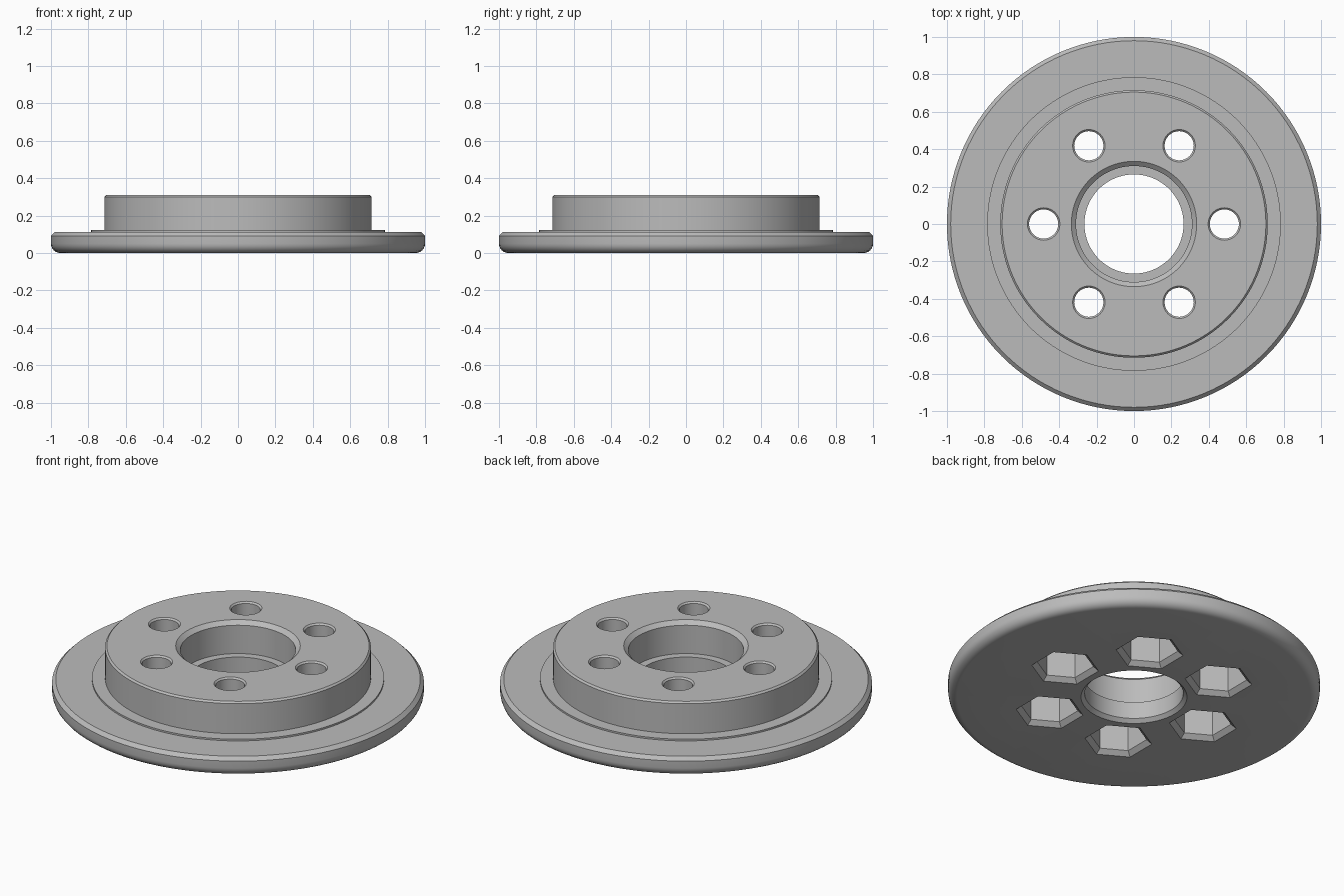
import bpy, bmesh
from math import sin, cos, pi

cube = bpy.data.objects.get("Cube")
if cube:
    bpy.data.objects.remove(cube)

steel = bpy.data.materials.new("grey steel")
steel.use_nodes = True
GREY = (0.5, 0.5, 0.5, 1)
steel.diffuse_color = GREY
steel.node_tree.nodes["Principled BSDF"].inputs["Base Color"].default_value = GREY


def lathe(name, profile, sides, turn=0.0, centre=(0, 0)):
    """Spin a closed (radius, height) profile around a vertical axis."""
    bm = bmesh.new()
    rings = []
    for i in range(sides):
        a = turn + 2 * pi * i / sides
        rings.append([bm.verts.new((centre[0] + r * cos(a), centre[1] + r * sin(a), z))
                      for r, z in profile])
    n = len(profile)
    for i in range(sides):
        a, b = rings[i], rings[(i + 1) % sides]
        for j in range(n):
            k = (j + 1) % n
            if profile[j][0] or profile[k][0]:
                bm.faces.new((a[j], b[j], b[k], a[k]))
    bmesh.ops.remove_doubles(bm, verts=bm.verts, dist=1e-5)
    bmesh.ops.recalc_face_normals(bm, faces=bm.faces)
    mesh = bpy.data.meshes.new(name)
    bm.to_mesh(mesh)
    bm.free()
    mesh.materials.append(steel)
    obj = bpy.data.objects.new(name, mesh)
    bpy.context.collection.objects.link(obj)
    return obj


# Flange with rounded lower rim, raised step, chamfered boss and stepped bore
FILLET = 0.05
rim = [(1 - FILLET + FILLET * sin(t * pi / 12), FILLET - FILLET * cos(t * pi / 12))
       for t in range(7)]
profile = rim + [
    (1, 0.092), (0.98, 0.112),                    # flange chamfer
    (0.785, 0.112), (0.785, 0.122),               # step
    (0.715, 0.122), (0.715, 0.3), (0.705, 0.31),  # boss
    (0.335, 0.31), (0.31, 0.288),                 # bore mouth
    (0.31, 0.12), (0.265, 0.12),                  # bearing seat
    (0.265, 0.02), (0.285, 0),                    # lower bore
]
hub = lathe("flanged_hub", profile, 128)

# Six bolt holes, each with a chamfered mouth and a hexagonal nut pocket below
hole = [(0, -0.05), (0.078, -0.05), (0.078, 0.301), (0.097, 0.32), (0, 0.32)]
pocket = [(0, -0.01), (0.194, -0.01), (0.154, 0.025), (0.154, 0.2), (0, 0.2)]
cutters = []
for i in range(6):
    centre = (0.483 * cos(i * pi / 3), 0.483 * sin(i * pi / 3))
    cutters.append(lathe("bolt_hole_cutter", hole, 32, 0, centre))
    cutters.append(lathe("nut_pocket_cutter", pocket, 6, pi / 6, centre))

bpy.ops.object.select_all(action='DESELECT')
bpy.context.view_layer.objects.active = hub
hub.select_set(True)
for cutter in cutters:
    cutter.hide_render = True
    cut = hub.modifiers.new("cut", 'BOOLEAN')
    cut.operation = 'DIFFERENCE'
    cut.solver = 'EXACT'
    cut.object = cutter
    bpy.ops.object.modifier_apply(modifier=cut.name)
for cutter in cutters:
    bpy.data.objects.remove(cutter)

bpy.ops.object.shade_smooth_by_angle(angle=pi / 7)
